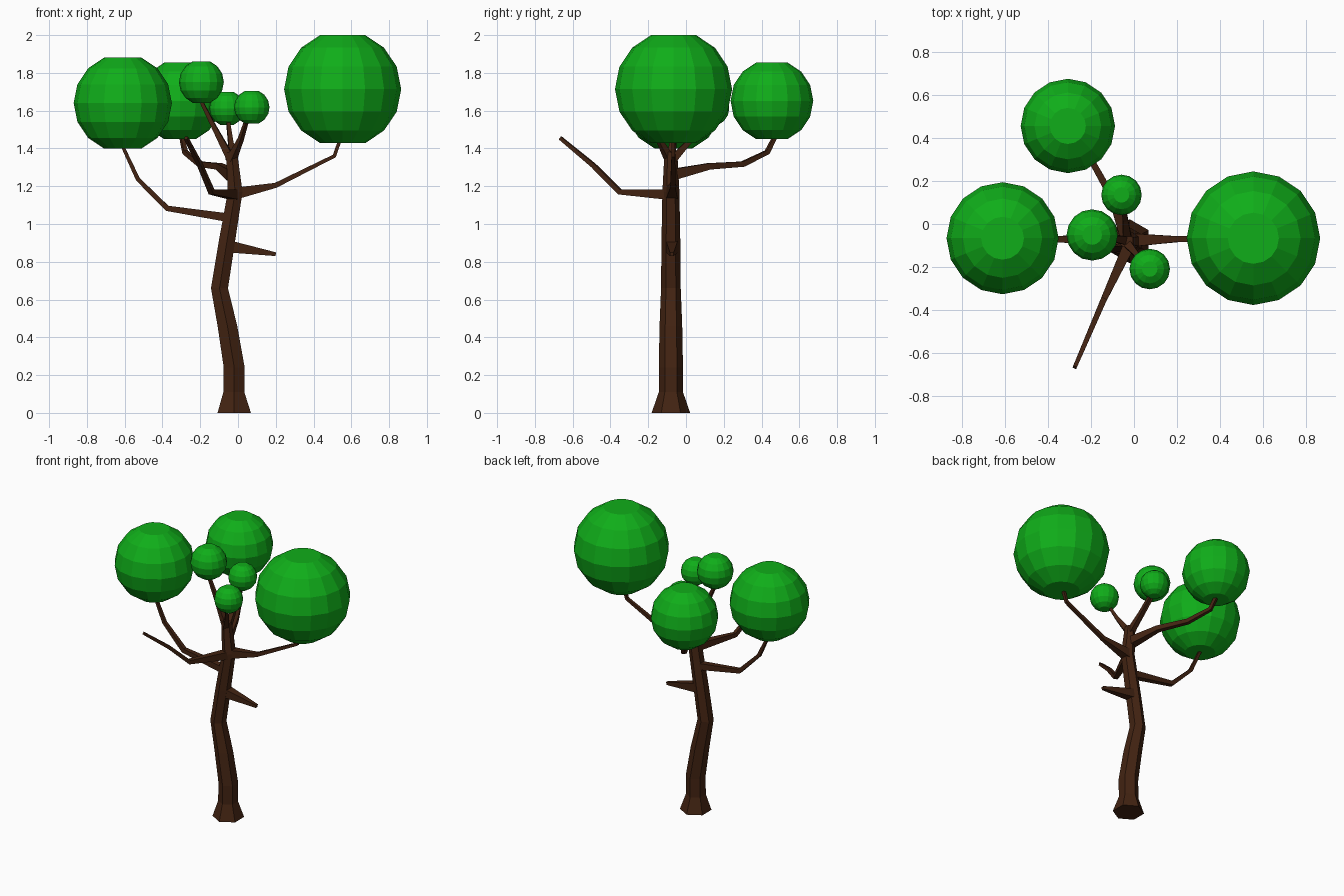
import bpy, bmesh, math
from mathutils import Vector

if "Cube" in bpy.data.objects:
    bpy.data.objects.remove(bpy.data.objects["Cube"])


def material(name, color):
    m = bpy.data.materials.new(name)
    m.diffuse_color = color
    m.use_nodes = True
    m.node_tree.nodes["Principled BSDF"].inputs["Base Color"].default_value = m.diffuse_color
    return m


BARK = material("bark", (0.055, 0.017, 0.006, 1))
LEAF = material("leaf", (0.005, 0.42, 0.01, 1))


def finish(name, bm, mat):
    bmesh.ops.recalc_face_normals(bm, faces=bm.faces)
    me = bpy.data.meshes.new(name)
    bm.to_mesh(me)
    bm.free()
    me.materials.append(mat)
    ob = bpy.data.objects.new(name, me)
    bpy.context.collection.objects.link(ob)


def limb(name, points, radii, sides, phase=0.0, level=False):
    """Faceted tapering tube along a path; level keeps its rings horizontal."""
    bm = bmesh.new()
    pts = [Vector(p) for p in points]
    rings = []
    for i, (p, r) in enumerate(zip(pts, radii)):
        a, b = pts[max(i - 1, 0)], pts[min(i + 1, len(pts) - 1)]
        if level:
            u, v = Vector((1, 0, 0)), Vector((0, 1, 0))
        else:
            t = (p - a).normalized() + (b - p).normalized()
            u = t.cross(Vector((0, 0, 1))).normalized()
            v = u.cross(t).normalized()
        angles = [phase + 2 * math.pi * k / sides for k in range(sides)]
        rings.append([bm.verts.new(p + r * (u * math.cos(w) + v * math.sin(w)))
                      for w in angles])
    for lo, hi in zip(rings, rings[1:]):
        for k in range(sides):
            n = (k + 1) % sides
            bm.faces.new((lo[k], lo[n], hi[n], hi[k]))
    bm.faces.new(rings[0])
    bm.faces.new(rings[-1])
    finish(name, bm, BARK)


def foliage(name, center, radius):
    """Low-poly ball with flat caps in place of the poles."""
    bm = bmesh.new()
    bmesh.ops.create_uvsphere(bm, u_segments=16, v_segments=8, radius=radius)
    poles = [v for v in bm.verts if abs(v.co.z) > radius * 0.98]
    bmesh.ops.dissolve_verts(bm, verts=poles)
    bmesh.ops.translate(bm, verts=bm.verts, vec=center)
    finish(name, bm, LEAF)


# Trunk: flared hexagonal column with an S-bend
Y = -0.08
limb("trunk",
     [(-0.02, Y, 0), (-0.022, Y, 0.11), (-0.02, Y, 0.24), (-0.056, Y, 0.46),
      (-0.098, Y, 0.66), (-0.06, Y, 0.9), (-0.015, Y, 1.17), (-0.034, Y, 1.38)],
     [0.102, 0.064, 0.064, 0.06, 0.052, 0.05, 0.045, 0.034],
     6, math.pi / 6, True)

# Branches: four-sided tapering limbs
branches = {
    "stub_branch": ([(-0.07, -0.075, 0.885), (0.2, -0.075, 0.84)],
                    [0.048, 0.014]),
    "right_branch": ([(-0.02, -0.075, 1.16), (0.2, -0.07, 1.205),
                      (0.51, -0.067, 1.36), (0.545, -0.067, 1.46)],
                     [0.045, 0.019, 0.014, 0.013]),
    "left_branch": ([(-0.03, -0.075, 1.03), (-0.375, -0.07, 1.083),
                     (-0.53, -0.067, 1.237), (-0.615, -0.065, 1.42)],
                    [0.033, 0.021, 0.016, 0.012]),
    "back_branch": ([(-0.03, -0.08, 1.26), (-0.1, 0.12, 1.305),
                     (-0.2, 0.3, 1.317), (-0.28, 0.43, 1.38),
                     (-0.3, 0.475, 1.47)],
                    [0.042, 0.024, 0.02, 0.017, 0.014]),
    "bare_branch": ([(-0.01, -0.07, 1.155), (-0.14, -0.35, 1.17),
                     (-0.2, -0.49, 1.31), (-0.275, -0.665, 1.455)],
                    [0.04, 0.02, 0.017, 0.013]),
    "top_left_branch": ([(-0.025, -0.08, 1.32), (-0.13, -0.06, 1.52),
                         (-0.2, -0.05, 1.66)], [0.03, 0.017, 0.012]),
    "top_back_branch": ([(-0.03, -0.08, 1.33), (-0.04, 0.02, 1.44),
                         (-0.055, 0.115, 1.56)], [0.03, 0.018, 0.012]),
    "top_front_branch": ([(-0.04, -0.08, 1.33), (0.015, -0.145, 1.45),
                          (0.05, -0.195, 1.56)], [0.03, 0.017, 0.012]),
}
for name, (path, radii) in branches.items():
    limb(name, path, radii, 4, math.pi / 4)

# Leaf balls
for name, center, radius in [
        ("right_foliage", (0.554, -0.066, 1.714), 0.31),
        ("left_foliage", (-0.61, -0.066, 1.64), 0.26),
        ("back_foliage", (-0.307, 0.455, 1.652), 0.219),
        ("top_left_foliage", (-0.194, -0.051, 1.751), 0.119),
        ("top_back_foliage", (-0.058, 0.135, 1.612), 0.094),
        ("top_front_foliage", (0.073, -0.209, 1.618), 0.094)]:
    foliage(name, center, radius)
